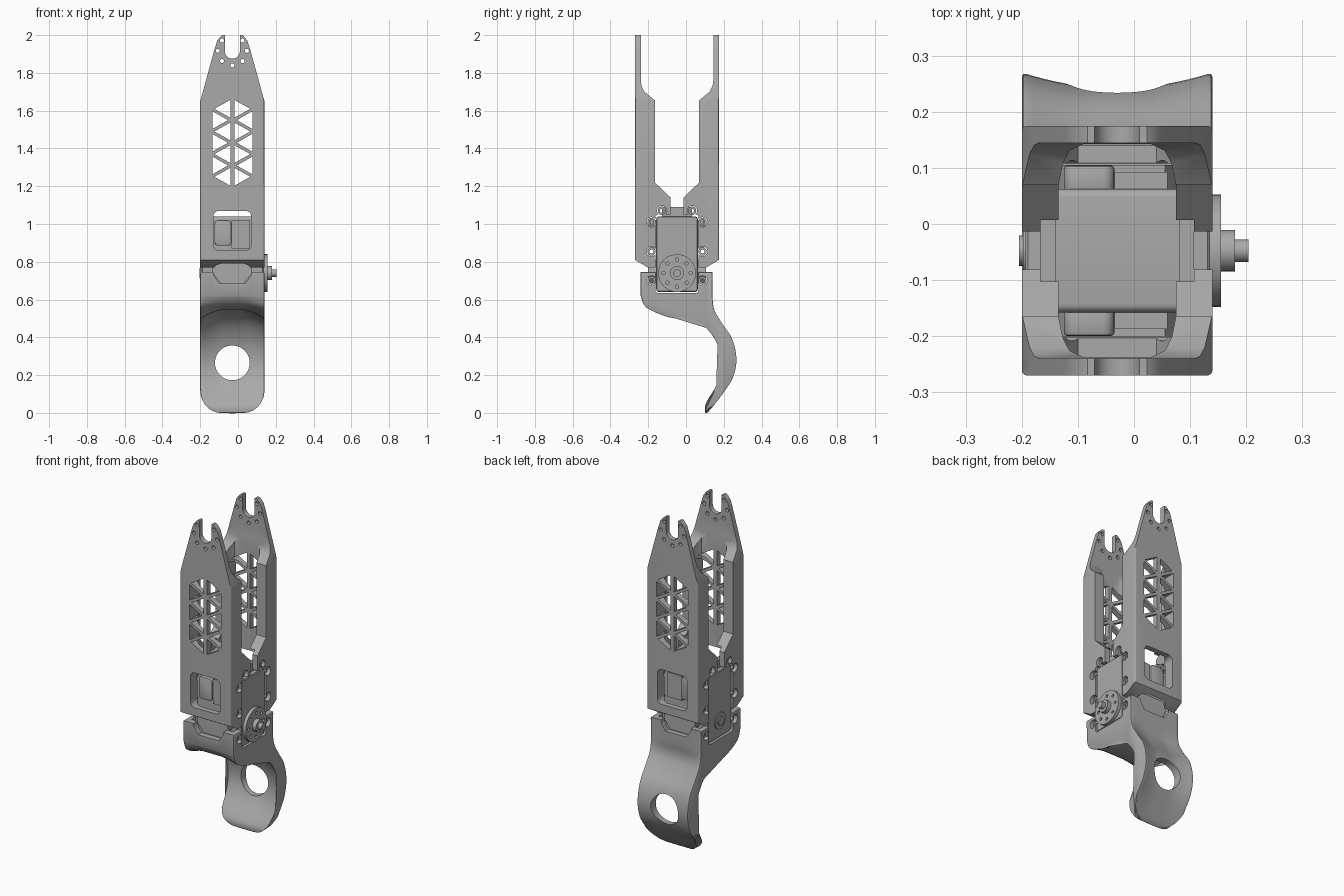
import bpy, bmesh
from math import sin, cos, pi, tau, sqrt
from mathutils import Vector

default = bpy.data.objects.get("Cube")
if default:
    bpy.data.objects.remove(default)

grey = bpy.data.materials.new("grey plastic")
grey.use_nodes = True
GREY = (0.4, 0.4, 0.4, 1)
grey.diffuse_color = GREY
grey.node_tree.nodes["Principled BSDF"].inputs["Base Color"].default_value = GREY
parts = []


def make_object(name, bm):
    bmesh.ops.recalc_face_normals(bm, faces=bm.faces)
    mesh = bpy.data.meshes.new(name)
    bm.to_mesh(mesh)
    bm.free()
    mesh.materials.append(grey)
    obj = bpy.data.objects.new(name, mesh)
    bpy.context.scene.collection.objects.link(obj)
    return obj


def prism(name, points, axis, a, b):
    """Extrude a closed outline along x, y or z from a to b."""
    place = {"x": lambda p, q, t: (t, p, q),
             "y": lambda p, q, t: (p, t, q),
             "z": lambda p, q, t: (p, q, t)}[axis]
    bm = bmesh.new()
    ends = [[bm.verts.new(place(p, q, t)) for p, q in points] for t in (a, b)]
    bm.faces.new(ends[0])
    bm.faces.new(ends[1])
    n = len(points)
    for i in range(n):
        j = (i + 1) % n
        bm.faces.new((ends[0][i], ends[0][j], ends[1][j], ends[1][i]))
    return make_object(name, bm)


def rect(p0, q0, p1, q1):
    return [(p0, q0), (p1, q0), (p1, q1), (p0, q1)]


def round_rect(p0, q0, p1, q1, r):
    corners = [(p1 - r, q1 - r), (p0 + r, q1 - r), (p0 + r, q0 + r), (p1 - r, q0 + r)]
    return [(p + r * cos(pi / 2 * (k + i / 5)), q + r * sin(pi / 2 * (k + i / 5)))
            for k, (p, q) in enumerate(corners) for i in range(6)]


def disc(p, q, r, n=24):
    return [(p + r * cos(tau * i / n), q + r * sin(tau * i / n)) for i in range(n)]


def bake(obj):
    graph = bpy.context.evaluated_depsgraph_get()
    mesh = bpy.data.meshes.new_from_object(obj.evaluated_get(graph))
    obj.modifiers.clear()
    obj.data = mesh


def boolean(obj, tools, operation="DIFFERENCE", solver="EXACT"):
    """Apply all tools in one operation, then discard them."""
    group = bpy.data.collections.new("tools")
    bpy.context.scene.collection.children.link(group)
    for tool in tools:
        group.objects.link(tool)
    mod = obj.modifiers.new("boolean", "BOOLEAN")
    mod.operation, mod.solver = operation, solver
    mod.operand_type, mod.collection = "COLLECTION", group
    bake(obj)
    for tool in tools:
        bpy.data.objects.remove(tool)
    bpy.data.collections.remove(group)


def bevel(obj, width, segments=2):
    mod = obj.modifiers.new("bevel", "BEVEL")
    mod.width, mod.segments, mod.limit_method, mod.angle_limit = width, segments, "ANGLE", 0.6
    bake(obj)


def both_sides(points):
    """Complete an outline symmetric about its first coordinate."""
    return points + [(-p, q) for p, q in reversed(points) if p]


# Screw ears: half spacing in depth, and height
ears = [(s * d, z) for s in (-1, 1) for d, z in
        [(0.135, 0.70), (0.135, 0.855), (0.135, 1.01), (0.08, 1.07)]]


def servo_clearance():
    return ([prism("cut", round_rect(-0.115, 0.635, 0.115, 1.05, 0.015), "x", -0.18, 0.18)]
            + [prism("cut", disc(d, z, 0.026), "x", -0.185, 0.185) for d, z in ears])


# Front and back arm brackets
def bracket(name, s):
    side = [(0.25, 0.826), (0.25, 2.05), (0.192, 2.05), (0.192, 1.76), (0.188, 1.73),
            (0.172, 1.70), (0.1175, 1.655), (0.1175, 1.22), (0.034, 1.14), (0.034, 0.9),
            (0.115, 0.77), (0.155, 0.77)]
    obj = prism(name, [(s * d, z) for d, z in side], "x", -0.2, 0.2)
    slot = [(0.04 * cos(a), 1.915 + 0.04 * sin(a)) for a in [-pi / 2 + i * pi / 16 for i in range(9)]]
    outline = [(0.19, 0.7), (0.19, 1.58), (0.17, 1.65), (0.093, 1.93), (0.08, 1.97), (0.06, 1.995),
               (0.053, 2.0), (0.04, 2.0)] + slot[::-1]
    boolean(obj, [prism("mask", both_sides(outline), "y", -0.4, 0.4)], "INTERSECT")
    shell = round_rect(-0.17, -0.2225, 0.17, 0.2225, 0.01)
    boolean(obj, [prism("mask", shell, "z", 0.5, 2.2)], "INTERSECT")
    hollow = [(0.105, 0.0), (0.105, 0.115), (0.097, 0.155), (0.085, 0.178), (0.06, 0.19)]
    tools = [prism("cut", [(u, s * d) for u, d in both_sides(hollow)], "z", 0.6, 1.9),
             prism("cut", rect(-0.137, s * 0.01, 0.137, s * 0.155), "z", 0.62, 1.16),
             prism("cut", round_rect(-0.1, 0.86, 0.1, 1.07, 0.03), "y", s * 0.015, s * 0.245)]
    tools += servo_clearance()
    # triangular lattice of openings
    for side_x in (-1, 1):
        for k in range(7):
            z = 1.25 + 0.06 * k
            near, far = (0.011, 0.095) if k % 2 == 0 else (0.106, 0.023)
            tri = [(side_x * near, z - 0.047), (side_x * near, z + 0.047), (side_x * far, z)]
            tools.append(prism("cut", tri, "y", s * 0.02, s * 0.24))
    # screw holes round the fork
    for k in range(-5, 2):
        a = pi / 4 * k
        tools.append(prism("cut", disc(0.077 * cos(a), 1.917 + 0.077 * sin(a), 0.011, 12),
                           "y", s * 0.025, s * 0.235))
    boolean(obj, tools)
    parts.append(obj)


bracket("front_bracket", -1)
bracket("back_bracket", 1)

# Servo body with side covers, wiring sockets and lower covers
body = prism("servo_body", round_rect(-0.11, 0.64, 0.11, 1.04, 0.015), "x", -0.163, 0.165)
bevel(body, 0.004, 1)
parts.append(body)
for x0, x1, label in ((-0.137, -0.11, "right"), (0.11, 0.137, "left")):
    parts.append(prism(label + "_servo_tab", rect(-0.08, 1.03, 0.08, 1.09), "x", x0, x1))
for s, label in ((-1, "front"), (1, "back")):
    socket = prism(label + "_socket", round_rect(-0.095, 0.885, -0.005, 1.02, 0.02), "y", s * 0.1, s * 0.152)
    pad = prism(label + "_socket_pad", rect(-0.005, 0.87, 0.09, 1.02), "y", s * 0.1, s * 0.14)
    cover = prism(label + "_servo_cover",
                  both_sides([(0.06, 0.685), (0.105, 0.74), (0.105, 0.78), (0.085, 0.81)]),
                  "y", s * 0.1, s * 0.153)
    bevel(socket, 0.006)
    parts += [socket, pad, cover]
for x0, x1, label in ((-0.15, -0.125, "right"), (0.125, 0.15, "left")):
    for i, (d, z) in enumerate(ears):
        ear = prism(f"{label}_screw_ear_{i}", disc(d, z, 0.022), "x", x0, x1)
        boolean(ear, [prism("cut", disc(d, z, 0.011, 12), "x", -0.3, 0.3)])
        parts.append(ear)

# Output horn and opposite idler
horn = prism("output_horn", disc(0, 0.74, 0.1, 40), "x", 0.16, 0.185)
boolean(horn, [prism("cut", disc(0.072 * cos(k * pi / 4), 0.74 + 0.072 * sin(k * pi / 4), 0.009, 12),
                     "x", 0.17, 0.3) for k in range(8)])
parts.append(horn)
for name, r, a, b in (("horn_hub", 0.037, 0.18, 0.21), ("horn_shaft", 0.02, 0.2, 0.234),
                      ("idler", 0.027, -0.15, -0.175), ("idler_rim", 0.05, -0.15, -0.168)):
    parts.append(prism(name, disc(0, 0.74, r, 32), "x", a, b))

# Curved foot: closed side profile (depth, height, hollowing) swept across the width
profile = [(-0.24, 0.62, 0), (-0.21, 0.555, 0.02), (-0.09, 0.502, 0.045), (0.0, 0.497, 0.045),
           (0.09, 0.46, 0.035), (0.16, 0.37, 0.025), (0.185, 0.26, 0.02), (0.165, 0.16, 0.015),
           (0.11, 0.06, 0.005), (0.1, 0.02, 0), (0.115, 0.003, 0), (0.19, 0.095, 0.012),
           (0.248, 0.18, 0.022), (0.27, 0.28, 0.024), (0.248, 0.39, 0.024),
           (0.19, 0.48, 0.022), (0.15, 0.55, 0.015), (0.14, 0.62, 0)]
pts = [Vector(p) for p in profile]
ring = [Vector((-0.24, 0.745, 0))]
for i in range(len(pts) - 1):
    p0, p1, p2, p3 = pts[max(i - 1, 0)], pts[i], pts[i + 1], pts[min(i + 2, len(pts) - 1)]
    for t in (0, 0.25, 0.5, 0.75):
        ring.append(0.5 * (2 * p1 + (p2 - p0) * t + (2 * p0 - 5 * p1 + 4 * p2 - p3) * t ** 2
                           + (3 * p1 - p0 - 3 * p2 + p3) * t ** 3))
ring += [pts[-1], Vector((0.14, 0.745, 0))]


def half_width(z):
    """Full width, narrowing to a rounded toe."""
    drop = min(1, max(0, (0.12 - z) / 0.12))
    return 0.06 + 0.11 * sqrt(1 - drop * drop)


bm = bmesh.new()
rows = []
# the outer rows are drawn in to round the side edges
stations = [(i / 8, 0) for i in range(-7, 8)]
stations = [(-1, 0.008), (-0.985, 0.002), (-0.95, 0)] + stations + [(0.95, 0), (0.985, 0.002), (1, 0.008)]
for v, inset in stations:
    row = []
    for i, p in enumerate(ring):
        along = (ring[(i + 1) % len(ring)] - ring[i - 1]).xy.normalized()
        shift = p.z * min(1, 1.15 * (1 - v * v)) + (inset if p.y > 0.1 else 0)
        q = p.xy + Vector((-along.y, along.x)) * shift
        row.append(bm.verts.new((v * half_width(q.y), q.x + 0.0475, q.y)))
    rows.append(row)
for a, b in zip(rows, rows[1:]):
    for i in range(len(ring)):
        j = (i + 1) % len(ring)
        bm.faces.new((a[i], a[j], b[j], b[i]))
caps = [bm.faces.new(rows[0]), bm.faces.new(rows[-1])]
bmesh.ops.triangulate(bm, faces=caps, ngon_method="EAR_CLIP")
foot = make_object("foot", bm)
notch = both_sides([(0.07, 0.685), (0.1, 0.73), (0.1, 0.8)])
boolean(foot, [prism("cut", disc(0, 0.265, 0.092, 48), "y", 0.12, 0.34),
               prism("cut", rect(-0.14, -0.155, 0.14, 0.155), "z", 0.65, 0.9),
               prism("cut", notch, "y", -0.3, 0.3)] + servo_clearance(), solver="MANIFOLD")
parts.append(foot)

# Smooth shading with sharp edges, then centre the model
bpy.ops.object.select_all(action="DESELECT")
for obj in parts:
    obj.location = (-0.03, -0.0475, 0)
    obj.select_set(True)
bpy.context.view_layer.objects.active = foot
bpy.ops.object.shade_smooth_by_angle(angle=0.6)
